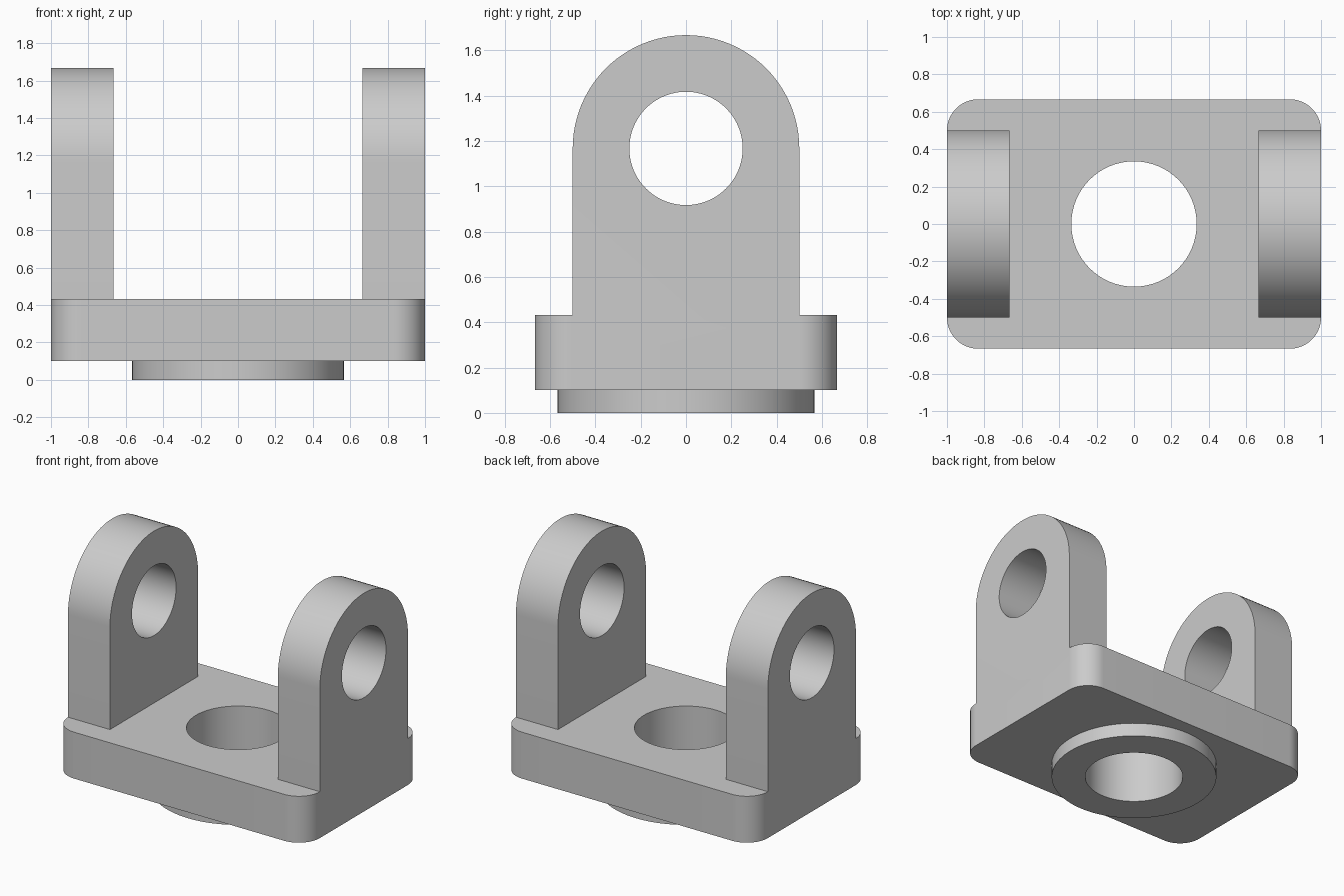
import bpy, bmesh, math
from mathutils import Vector

if "Cube" in bpy.data.objects:
    bpy.data.objects.remove(bpy.data.objects["Cube"])

grey = bpy.data.materials.new("light grey")
grey.diffuse_color = (0.6, 0.6, 0.6, 1)
grey.use_nodes = True
grey.node_tree.nodes["Principled BSDF"].inputs["Base Color"].default_value = grey.diffuse_color


def arc(cx, cy, r, a0, a1, n):
    """Points on an arc, angles in degrees, both ends included."""
    return [(cx + r * math.cos(math.radians(a0 + (a1 - a0) * i / n)),
             cy + r * math.sin(math.radians(a0 + (a1 - a0) * i / n)))
            for i in range(n + 1)]


def prism(name, profile, lo, hi, axis="z"):
    """Extrude a closed profile along z (profile = x, y) or x (profile = y, z)."""
    bm = bmesh.new()
    place = (lambda p: (p[0], p[1], lo)) if axis == "z" else (lambda p: (lo, p[0], p[1]))
    face = bm.faces.new([bm.verts.new(place(p)) for p in profile])
    ext = bmesh.ops.extrude_face_region(bm, geom=[face])["geom"]
    step = Vector((0, 0, hi - lo)) if axis == "z" else Vector((hi - lo, 0, 0))
    bmesh.ops.translate(bm, vec=step, verts=[g for g in ext if isinstance(g, bmesh.types.BMVert)])
    bmesh.ops.recalc_face_normals(bm, faces=bm.faces)
    mesh = bpy.data.meshes.new(name)
    bm.to_mesh(mesh)
    bm.free()
    mesh.materials.append(grey)
    ob = bpy.data.objects.new(name, mesh)
    bpy.context.collection.objects.link(ob)
    return ob


def circle(cx, cy, r, n=96):
    return arc(cx, cy, r, 0, 360, n)[:-1]


def combine(body, other, operation):
    """Apply a boolean and throw the helper away."""
    mod = body.modifiers.new("combine", "BOOLEAN")
    mod.operation, mod.object, mod.solver = operation, other, "EXACT"
    bpy.context.view_layer.objects.active = body
    bpy.ops.object.modifier_apply(modifier=mod.name)
    bpy.data.objects.remove(other)


# Base plate with rounded corners
R, X, Y = 1 / 6, 1.0, 2 / 3
outline = []
for sx, sy, a in ((1, 1, 0), (-1, 1, 90), (-1, -1, 180), (1, -1, 270)):
    outline += arc(sx * (X - R), sy * (Y - R), R, a, a + 90, 16)
bracket = prism("clevis_bracket", outline, 0.1, 0.433)

# Round boss below the plate
combine(bracket, prism("boss", circle(0, 0, 0.566), 0, 0.25), "UNION")

# Two upright lugs with round tops
lug = [(-0.5, 0.3), (0.5, 0.3)] + arc(0, 1.167, 0.5, 0, 180, 48)
for lo, hi in ((-1, -2 / 3), (2 / 3, 1)):
    combine(bracket, prism("lug", lug, lo, hi, "x"), "UNION")

# Centre bore and the pin hole through both lugs
combine(bracket, prism("bore", circle(0, 0, 0.335), -0.2, 0.8), "DIFFERENCE")
combine(bracket, prism("pin_hole", circle(0, 1.167, 0.25), -1.2, 1.2, "x"), "DIFFERENCE")

bpy.ops.object.select_all(action="DESELECT")
bracket.select_set(True)
bpy.context.view_layer.objects.active = bracket
bpy.ops.object.shade_smooth_by_angle(angle=math.radians(30))
